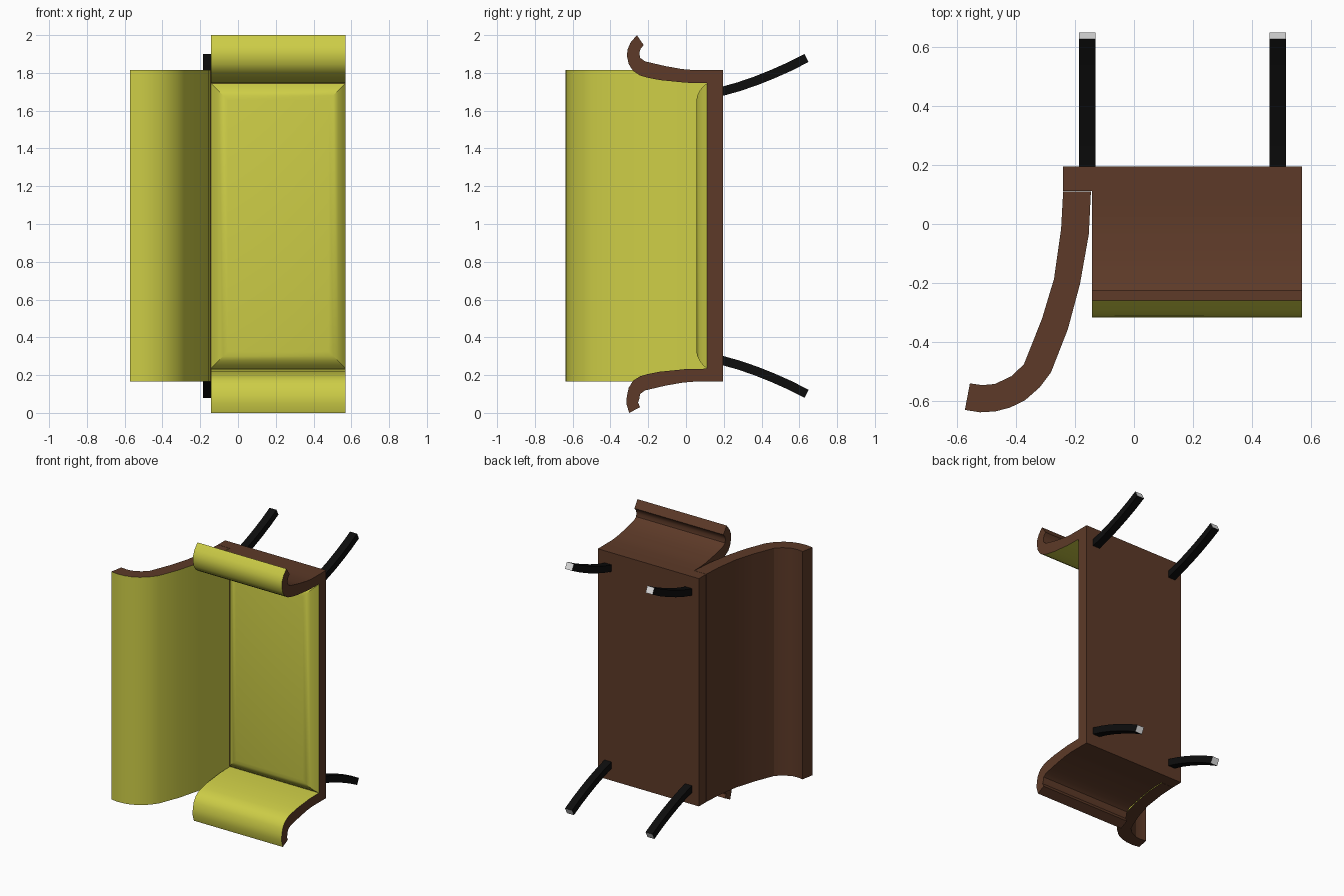
import bpy, bmesh, math
from mathutils import Vector

cube = bpy.data.objects.get("Cube")
if cube:
    bpy.data.objects.remove(cube, do_unlink=True)


def material(name, rgb):
    m = bpy.data.materials.new(name)
    m.use_nodes = True
    m.diffuse_color = (*rgb, 1)
    m.node_tree.nodes["Principled BSDF"].inputs["Base Color"].default_value = (*rgb, 1)
    return m


YELLOW = material("yellow upholstery", (0.61, 0.61, 0.062))
BROWN = material("brown frame", (0.109, 0.042, 0.021))
BLACK = material("black leg", (0.004, 0.004, 0.004))
WHITE = material("white foot", (0.75, 0.75, 0.75))


def finish(name, bm, mats, angle=None):
    bmesh.ops.recalc_face_normals(bm, faces=bm.faces)
    mesh = bpy.data.meshes.new(name)
    bm.to_mesh(mesh)
    bm.free()
    for m in mats:
        mesh.materials.append(m)
    ob = bpy.data.objects.new(name, mesh)
    bpy.context.collection.objects.link(ob)
    if angle:
        bpy.ops.object.select_all(action='DESELECT')
        ob.select_set(True)
        bpy.context.view_layer.objects.active = ob
        bpy.ops.object.shade_smooth_by_angle(angle=math.radians(angle))
    return ob


def panel(name, padded, frame, lo, hi, place, angle):
    """Extrude a closed outline; the padded run is yellow, the rest brown."""
    bm = bmesh.new()
    pts = padded + frame
    a = [bm.verts.new(place(p, lo)) for p in pts]
    b = [bm.verts.new(place(p, hi)) for p in pts]
    for i in range(len(pts)):
        j = (i + 1) % len(pts)
        f = bm.faces.new((a[i], a[j], b[j], b[i]))
        f.material_index = 0 if i < len(padded) - 1 else 1
    for ring in (a, b):
        bm.faces.new(ring).material_index = 1
    finish(name, bm, [YELLOW, BROWN], angle)


X0, X1 = -0.143, 0.57      # width of seat and arms
Z0, Z1 = 0.165, 1.815      # length of the frame
MID = (Z0 + Z1) / 2

# Base slab
bm = bmesh.new()
bmesh.ops.create_cube(bm, size=1)
for v in bm.verts:
    v.co = ((-0.24 if v.co.x < 0 else X1),
            (0.112 if v.co.y < 0 else 0.195),
            (Z0 if v.co.z < 0 else Z1))
finish("seat_base", bm, [BROWN])

# Seat cushion with a rounded border
bm = bmesh.new()
rings = []
for inset, rise in ((0, 0), (0.018, 0.022), (0.04, 0.039), (0.065, 0.051), (0.09, 0.056)):
    xa, xb, za, zb = X0 + inset, X1 - inset, 0.235 + inset, 1.745 - inset
    rings.append([bm.verts.new((x, 0.111 - rise, z))
                  for x, z in ((xa, za), (xb, za), (xb, zb), (xa, zb))])
for r, s in zip(rings, rings[1:]):
    for i in range(4):
        j = (i + 1) % 4
        bm.faces.new((r[i], r[j], s[j], s[i]))
bm.faces.new(rings[-1])
bm.faces.new(rings[0][::-1])
finish("seat_cushion", bm, [YELLOW], 30)

# Curved backrest, outline in x and y
back_pad = [(-0.146, 0.11), (-0.153, -0.034), (-0.183, -0.203), (-0.224, -0.356),
            (-0.281, -0.502), (-0.319, -0.553), (-0.369, -0.597), (-0.42, -0.622),
            (-0.47, -0.635), (-0.522, -0.638), (-0.573, -0.63)]
back_frame = [(-0.556, -0.54), (-0.515, -0.546), (-0.471, -0.542), (-0.414, -0.515),
              (-0.373, -0.475), (-0.312, -0.322), (-0.271, -0.186), (-0.247, -0.017),
              (-0.24, 0.11)]
panel("backrest", back_pad, back_frame, Z0, Z1, lambda p, t: (p[0], p[1], t), 20)

# Scrolled arms, outline in y and z
arm_pad = [(0.112, 1.746), (0.0, 1.748), (-0.138, 1.762), (-0.205, 1.775), (-0.243, 1.786),
           (-0.28, 1.81), (-0.303, 1.846), (-0.313, 1.89)]
arm_frame = [(-0.247, 1.905), (-0.243, 1.88), (-0.217, 1.861), (-0.11, 1.836),
             (-0.02, 1.82), (0.04, 1.815), (0.112, 1.815)]
panel("upper_arm", arm_pad + [(-0.309, 1.925), (-0.294, 1.96), (-0.26, 2.0)],
      [(-0.224, 1.947), (-0.24, 1.928)] + arm_frame,
      X0, X1, lambda p, t: (t, p[0], p[1]), 35)
panel("lower_arm", arm_pad + [(-0.316, 1.93), (-0.301, 1.98)],
      [(-0.243, 1.95), (-0.254, 1.925)] + arm_frame,
      X0, X1, lambda p, t: (t, p[0], 2 * MID - p[1]), 35)

# Swept square legs with pale feet
path = [Vector(p) for p in ((0.19, 1.702), (0.28, 1.727), (0.37, 1.758),
                            (0.46, 1.794), (0.55, 1.834), (0.638, 1.879))]
for side, flip in (("upper", False), ("lower", True)):
    for which, x in (("back", -0.158), ("front", 0.487)):
        bm = bmesh.new()
        rings = []
        for i, p in enumerate(path):
            d = path[min(i + 1, len(path) - 1)] - path[max(i - 1, 0)]
            n = Vector((-d.y, d.x)).normalized() * 0.024
            ring = []
            for sx, sn in ((-1, -1), (1, -1), (1, 1), (-1, 1)):
                q = p + n * sn
                z = 2 * MID - q.y if flip else q.y
                ring.append(bm.verts.new((x + sx * 0.028, q.x, z)))
            rings.append(ring)
        for r, s in zip(rings, rings[1:]):
            for i in range(4):
                j = (i + 1) % 4
                bm.faces.new((r[i], r[j], s[j], s[i]))
        bm.faces.new(rings[0])
        bm.faces.new(rings[-1]).material_index = 1
        finish(f"{side}_{which}_leg", bm, [BLACK, WHITE], 30)
